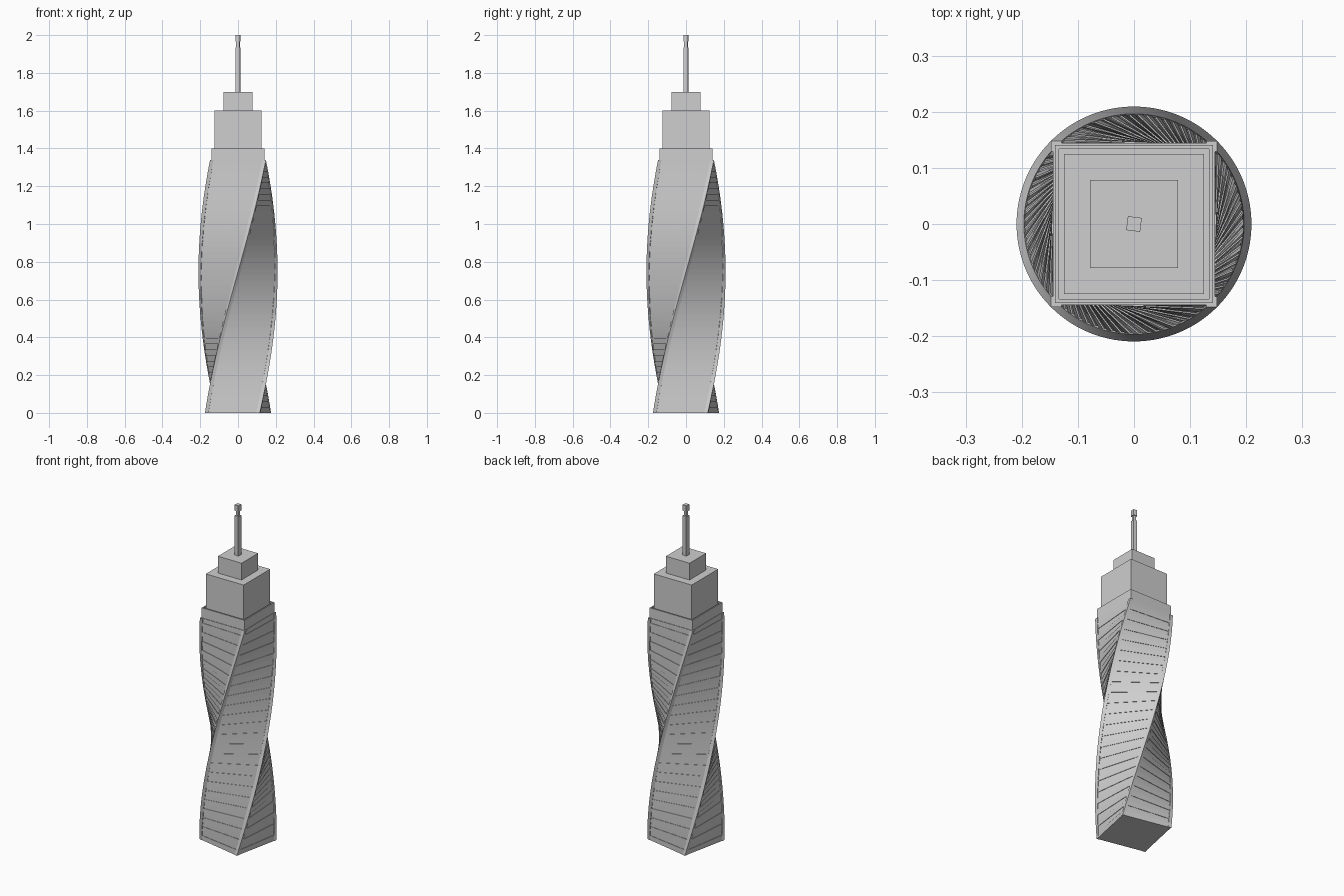
import bpy, bmesh, math

if "Cube" in bpy.data.objects:
    bpy.data.objects.remove(bpy.data.objects["Cube"])

grey = bpy.data.materials.new("concrete_grey")
grey.diffuse_color = (0.62, 0.62, 0.62, 1)
grey.use_nodes = True
grey.node_tree.nodes["Principled BSDF"].inputs["Base Color"].default_value = grey.diffuse_color

H = 1.34                    # height of the twisted shaft
HALF = 0.148                # half width of the shaft
TWIST = math.radians(101.7)
FLOORS = 22
STRIP = 0.019               # width of the plain corner strips


def finish(bm, name):
    bmesh.ops.recalc_face_normals(bm, faces=bm.faces)
    me = bpy.data.meshes.new(name)
    bm.to_mesh(me)
    bm.free()
    me.materials.append(grey)
    ob = bpy.data.objects.new(name, me)
    bpy.context.collection.objects.link(ob)
    return ob


def loft(name, rings):
    """Skin a stack of closed point rings and cap both ends."""
    bm = bmesh.new()
    loops = [[bm.verts.new(p) for p in r] for r in rings]
    for a, b in zip(loops, loops[1:]):
        for i in range(len(a)):
            j = (i + 1) % len(a)
            bm.faces.new((a[i], a[j], b[j], b[i]))
    bm.faces.new(loops[0][::-1])
    bm.faces.new(loops[-1])
    return finish(bm, name)


def shaft_ring(z, depth):
    """Square section with shallow recessed sides, turned by its height."""
    e = HALF - STRIP
    side = [(-HALF, -HALF), (-e, -HALF), (-e, -HALF + depth),
            (e, -HALF + depth), (e, -HALF)]
    pts = []
    for k in range(4):
        a = k * math.pi / 2 - TWIST * (1 - z / H)
        c, s = math.cos(a), math.sin(a)
        pts += [(x * c - y * s, x * s + y * c, z) for x, y in side]
    return pts


def square(half, z, turn=0.0):
    return [(half * math.sqrt(2) * math.cos(turn + math.pi * (0.25 + k / 2)),
             half * math.sqrt(2) * math.sin(turn + math.pi * (0.25 + k / 2)), z)
            for k in range(4)]


# twisted shaft: floor bands alternate between two shallow depths
rings = []
bands = FLOORS * 2
for b in range(bands):
    depth = 0.0015 if b % 2 == 0 else 0.004
    for t in (0, 0.5, 1):
        rings.append(shaft_ring(H * (b + t) / bands, depth))
shaft = loft("twisted_shaft", rings)
bpy.context.view_layer.objects.active = shaft
shaft.select_set(True)
bpy.ops.object.shade_smooth_by_angle(angle=math.radians(30))

# crown collar with a low parapet rim
loft("crown_collar", [square(0.141, H), square(0.141, 1.40),
                      square(0.134, 1.40), square(0.134, 1.388)])

# stepped crown blocks
loft("lower_crown", [square(0.125, 1.385), square(0.125, 1.60)])
loft("upper_crown", [square(0.078, 1.60), square(0.078, 1.70)])

# slightly turned mast with a neck below its tip
profile = [(0.0125, 1.70), (0.0125, 1.935), (0.0085, 1.935),
           (0.0085, 1.965), (0.0125, 1.965), (0.0125, 2.0)]
loft("mast", [square(r, z, math.radians(-7)) for r, z in profile])
